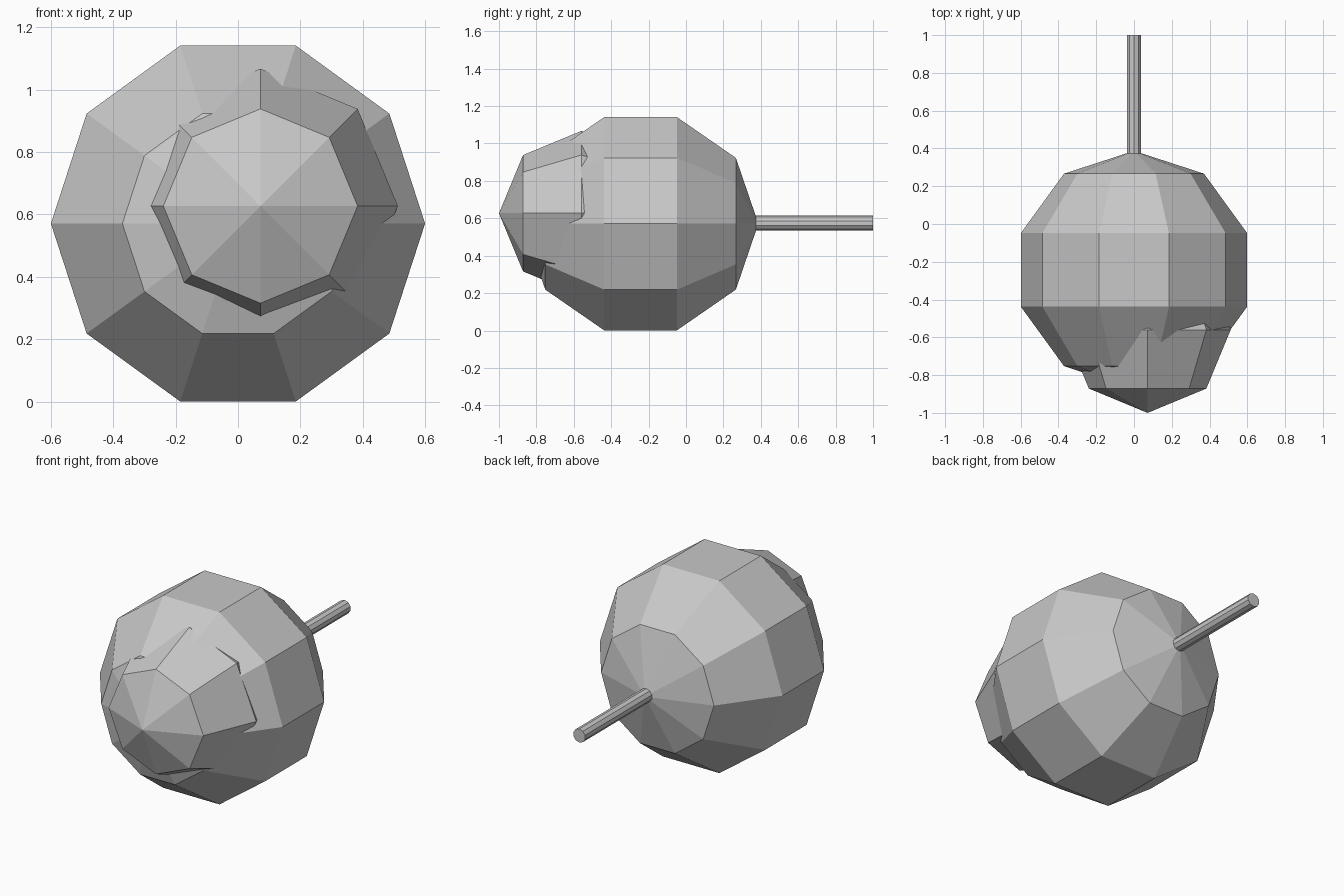
import bpy, bmesh
from math import pi, sin, cos

if "Cube" in bpy.data.objects:
    bpy.data.objects.remove(bpy.data.objects["Cube"])

grey = bpy.data.materials.new("plain_grey")
grey.diffuse_color = (0.58, 0.58, 0.58, 1)
grey.use_nodes = True
grey.node_tree.nodes["Principled BSDF"].inputs["Base Color"].default_value = grey.diffuse_color


def lathe_y(name, centre, profile, segments, start=0.0):
    """Revolve (y, radius) points around an axis parallel to y; radius 0 makes a pole."""
    cx, cy, cz = centre
    bm = bmesh.new()
    rings = []
    for y, r in profile:
        if r < 1e-6:
            rings.append([bm.verts.new((cx, cy + y, cz))] * segments)
        else:
            angles = [start + 2 * pi * k / segments for k in range(segments)]
            rings.append([bm.verts.new((cx + r * cos(a), cy + y, cz + r * sin(a)))
                          for a in angles])
    for a, b in zip(rings, rings[1:]):
        for k in range(segments):
            n = (k + 1) % segments
            corners = list(dict.fromkeys((a[k], a[n], b[n], b[k])))
            bm.faces.new(corners)
    # flat end caps
    for ring in (rings[0], rings[-1]):
        if ring[0] is not ring[1]:
            bm.faces.new(ring)
    bmesh.ops.recalc_face_normals(bm, faces=bm.faces)
    mesh = bpy.data.meshes.new(name)
    bm.to_mesh(mesh)
    bm.free()
    mesh.materials.append(grey)
    obj = bpy.data.objects.new(name, mesh)
    bpy.context.collection.objects.link(obj)
    return obj


def ball_profile(radius, rings):
    pts = [(-radius * cos(pi * i / rings), radius * sin(pi * i / rings))
           for i in range(rings + 1)]
    return pts


# large faceted body
lathe_y("body", (0, -0.243, 0.571), ball_profile(0.63, 5), 10)

# smaller faceted ball pushed into the front
lathe_y("front_ball", (0.072, -0.56, 0.627), ball_profile(0.44, 4), 8)

# thin rod out of the back
lathe_y("rod", (0, 0, 0.574), [(0.2, 0.04), (1.0, 0.04)], 10, start=pi / 2)
